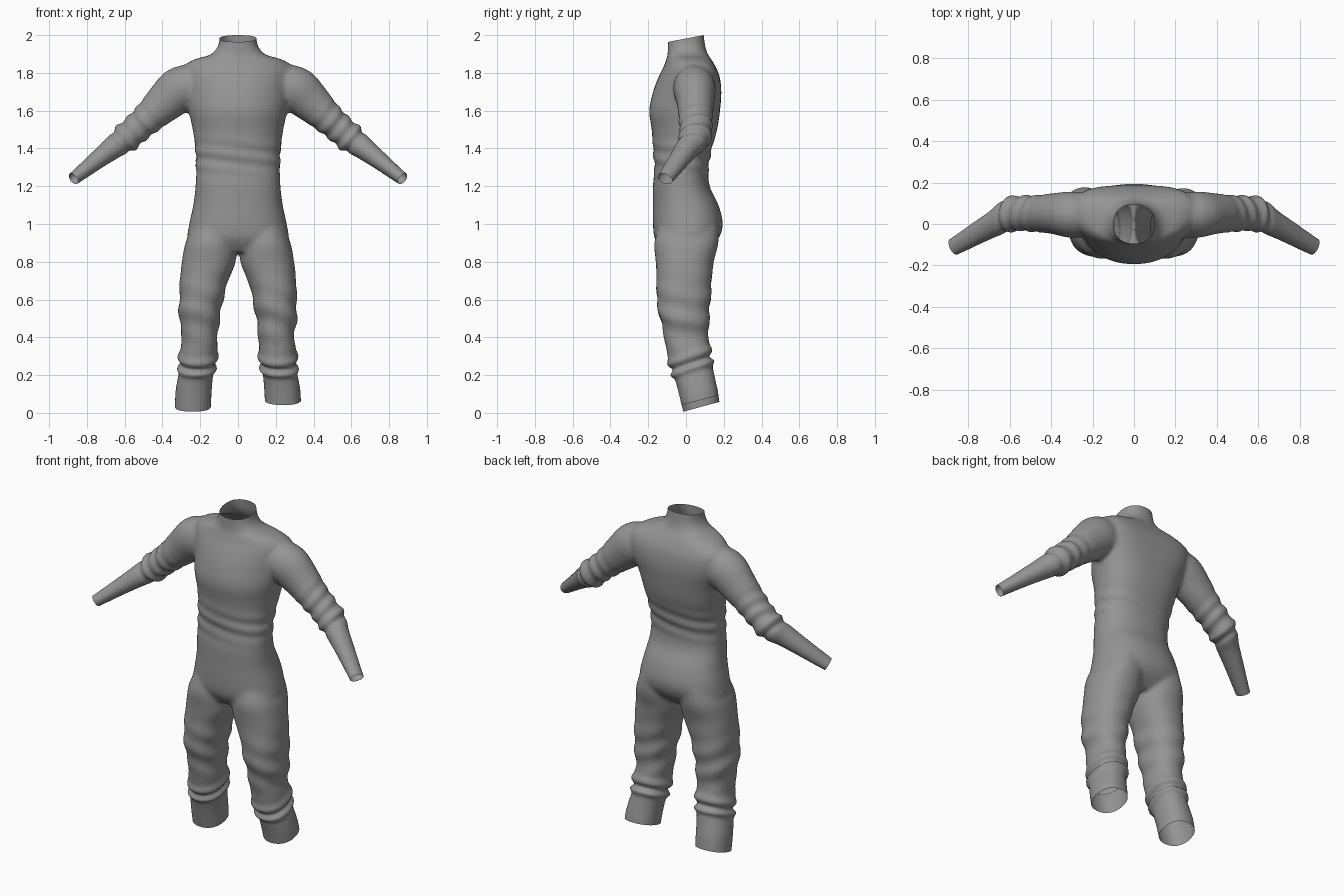
import bpy, bmesh, math
from mathutils import Vector

if "Cube" in bpy.data.objects:
    bpy.data.objects.remove(bpy.data.objects["Cube"])

SEG = 40

grey = bpy.data.materials.new("grey cloth")
grey.diffuse_color = (0.3, 0.3, 0.3, 1)
grey.use_nodes = True
grey.node_tree.nodes["Principled BSDF"].inputs["Base Color"].default_value = grey.diffuse_color


def spline(rows, steps=4):
    """Catmull-Rom interpolation through rows of numbers."""
    out = []
    for i in range(len(rows) - 1):
        p = [rows[max(0, min(len(rows) - 1, i + k))] for k in (-1, 0, 1, 2)]
        for s in range(steps):
            t = s / steps
            out.append([b + 0.5 * t * (c - a + t * (2 * a - 5 * b + 4 * c - d + t * (3 * (b - c) + d - a)))
                        for a, b, c, d in zip(*p)])
    return out + [list(rows[-1])]


def oval(power):
    """Unit superellipse outline."""
    pts = []
    for i in range(SEG):
        a = 2 * math.pi * i / SEG
        c, s = math.cos(a), math.sin(a)
        pts.append((math.copysign(abs(c) ** (2 / power), c), math.copysign(abs(s) ** (2 / power), s)))
    return pts


def loft(bm, rings):
    """Closed tube through a list of point rings."""
    loops = [[bm.verts.new(p) for p in ring] for ring in rings]
    faces = [bm.faces.new(loops[0]), bm.faces.new(loops[-1])]
    for a, b in zip(loops, loops[1:]):
        for i in range(SEG):
            j = (i + 1) % SEG
            faces.append(bm.faces.new((a[i], a[j], b[j], b[i])))
    bmesh.ops.recalc_face_normals(bm, faces=faces)


# torso: height, half width, front y, back y, backward sweep of the sides
TORSO = [(0.85, 0.20, -0.12, 0.10, 0), (0.92, 0.265, -0.165, 0.17, 0), (1.0, 0.258, -0.175, 0.195, 0),
         (1.1, 0.237, -0.175, 0.172, 0), (1.2, 0.225, -0.175, 0.125, 0), (1.3, 0.222, -0.168, 0.12, 0),
         (1.4, 0.226, -0.175, 0.137, 0.01), (1.5, 0.24, -0.182, 0.165, 0.02), (1.6, 0.262, -0.195, 0.18, 0.03),
         (1.7, 0.285, -0.175, 0.187, 0.05), (1.78, 0.30, -0.145, 0.178, 0.05), (1.83, 0.295, -0.12, 0.158, 0.04),
         (1.87, 0.235, -0.105, 0.135, 0.02), (1.895, 0.15, -0.098, 0.118, 0), (1.93, 0.113, -0.096, 0.104, 0),
         (1.97, 0.099, -0.095, 0.098, 0), (2.04, 0.096, -0.092, 0.09, 0)]
# leg: height, inner x, outer x, front y, back y
LEG = [(1.0, 0.03, 0.235, -0.14, 0.17), (0.9, 0.012, 0.278, -0.168, 0.172), (0.8, 0.012, 0.297, -0.16, 0.147),
       (0.7, 0.052, 0.308, -0.156, 0.136), (0.6, 0.078, 0.311, -0.155, 0.13), (0.5, 0.096, 0.312, -0.137, 0.122),
       (0.4, 0.108, 0.297, -0.115, 0.12), (0.32, 0.112, 0.308, -0.102, 0.126), (0.25, 0.125, 0.304, -0.083, 0.14),
       (0.18, 0.134, 0.32, -0.06, 0.155), (0.1, 0.14, 0.332, -0.038, 0.172), (-0.06, 0.148, 0.336, 0.0, 0.19)]
# arm: centre x, y, z, radius across, radius in depth
ARM = [(0.20, 0.04, 1.73, 0.11, 0.10), (0.30, 0.045, 1.715, 0.122, 0.112), (0.38, 0.05, 1.65, 0.108, 0.10),
       (0.46, 0.05, 1.575, 0.088, 0.09), (0.53, 0.052, 1.512, 0.079, 0.085), (0.60, 0.045, 1.45, 0.074, 0.08),
       (0.66, 0.01, 1.405, 0.062, 0.066), (0.75, -0.04, 1.335, 0.049, 0.056), (0.87, -0.11, 1.24, 0.035, 0.045),
       (0.91, -0.133, 1.21, 0.033, 0.043)]

bm = bmesh.new()
loft(bm, [[(hw * u, (f + b) / 2 + (b - f) / 2 * v + sweep * u * u, z) for u, v in oval(2.3)]
          for z, hw, f, b, sweep in spline(TORSO)])
arm_rows = spline(ARM)
centres = [Vector(r[:3]) for r in arm_rows]
for side in (-1, 1):
    loft(bm, [[(side * ((i + o) / 2 + (o - i) / 2 * u), (f + b) / 2 + (b - f) / 2 * v, z) for u, v in oval(2.25)]
              for z, i, o, f, b in spline(LEG)])
    rings = []
    for k, row in enumerate(arm_rows):
        along = (centres[min(k + 1, len(centres) - 1)] - centres[max(k - 1, 0)]).normalized()
        up = along.cross(Vector((0, -1, 0))).normalized()
        if up.z < 0:
            up.negate()
        deep = along.cross(up).normalized()
        ring = [centres[k] + up * row[3] * u + deep * row[4] * v for u, v in oval(2)]
        rings.append([(side * p.x, p.y, p.z) for p in ring])
    loft(bm, rings)
mesh = bpy.data.meshes.new("jumpsuit")
bm.to_mesh(mesh)
bm.free()
suit = bpy.data.objects.new("jumpsuit", mesh)
bpy.context.collection.objects.link(suit)

# fuse the parts into one skin and soften the seams
remesh = suit.modifiers.new("fuse", 'REMESH')
remesh.mode = 'VOXEL'
remesh.voxel_size = 0.011
soften = suit.modifiers.new("soften", 'SMOOTH')
soften.factor = 0.5
soften.iterations = 10
dg = bpy.context.evaluated_depsgraph_get()
fused = bpy.data.meshes.new_from_object(suit.evaluated_get(dg))
suit.modifiers.clear()
suit.data = fused


def bump(x, centre, width):
    return math.exp(-((x - centre) / width) ** 2)


def folds(p):
    """Height of the cloth creases at a point."""
    x, y, z = abs(p.x), p.y, p.z
    h = 0.0
    if z < 0.85:      # bunched cloth above the cuffs, looser creases up the leg
        s = z - 0.35 * (y - 0.03)
        h += 0.016 * bump(s, 0.235, 0.018) + 0.014 * bump(s, 0.30, 0.025) - 0.008 * bump(s, 0.265, 0.012)
        h += 0.005 * bump(z, 0.52, 0.16) * math.sin(46 * z + 9 * y + 14 * p.x)
    elif x < 0.27:    # waist creases
        h += 0.004 * bump(z, 1.35, 0.08) * math.sin(75 * z + 10 * p.x * (1 if y < 0 else -1))
    if x > 0.36 and z > 1.1:    # sleeve creases gathered at the elbow
        s = 0.77 * x - 0.64 * (z - 1.45)
        h += 0.009 * bump(s, 0.45, 0.018) - 0.006 * bump(s, 0.485, 0.015)
        h += 0.005 * bump(s, 0.36, 0.09) * math.sin(85 * s + 20 * y)
    return h


bm = bmesh.new()
bm.from_mesh(fused)
bm.normal_update()
moves = [(v, v.normal * folds(v.co)) for v in bm.verts]
for v, d in moves:
    v.co += d


def open_end(point, normal, inside):
    """Trim everything beyond a plane, only among the faces chosen by the rule."""
    faces = [f for f in bm.faces if inside(f.calc_center_median())]
    edges = {e for f in faces for e in f.edges}
    verts = {v for f in faces for v in f.verts}
    bmesh.ops.bisect_plane(bm, geom=faces + list(edges) + list(verts), plane_co=point,
                           plane_no=normal, clear_outer=True)


# open collar, sleeve ends and trouser ends
open_end((0, -0.09, 1.965), (0, -0.19, 1), lambda c: c.z > 1.93)
for side, hem in ((-1, 0.005), (1, 0.042)):
    open_end((side * 0.872, -0.11, 1.24), (side * 0.72, -0.42, -0.56), lambda c: c.x * side > 0.75)
    open_end((side * 0.24, -0.02, hem), (0, 0.27, -1), lambda c: c.x * side > 0 and c.z < 0.17)
bm.to_mesh(fused)
bm.free()

fused.materials.clear()
fused.materials.append(grey)
for poly in fused.polygons:
    poly.material_index = 0
    poly.use_smooth = True
